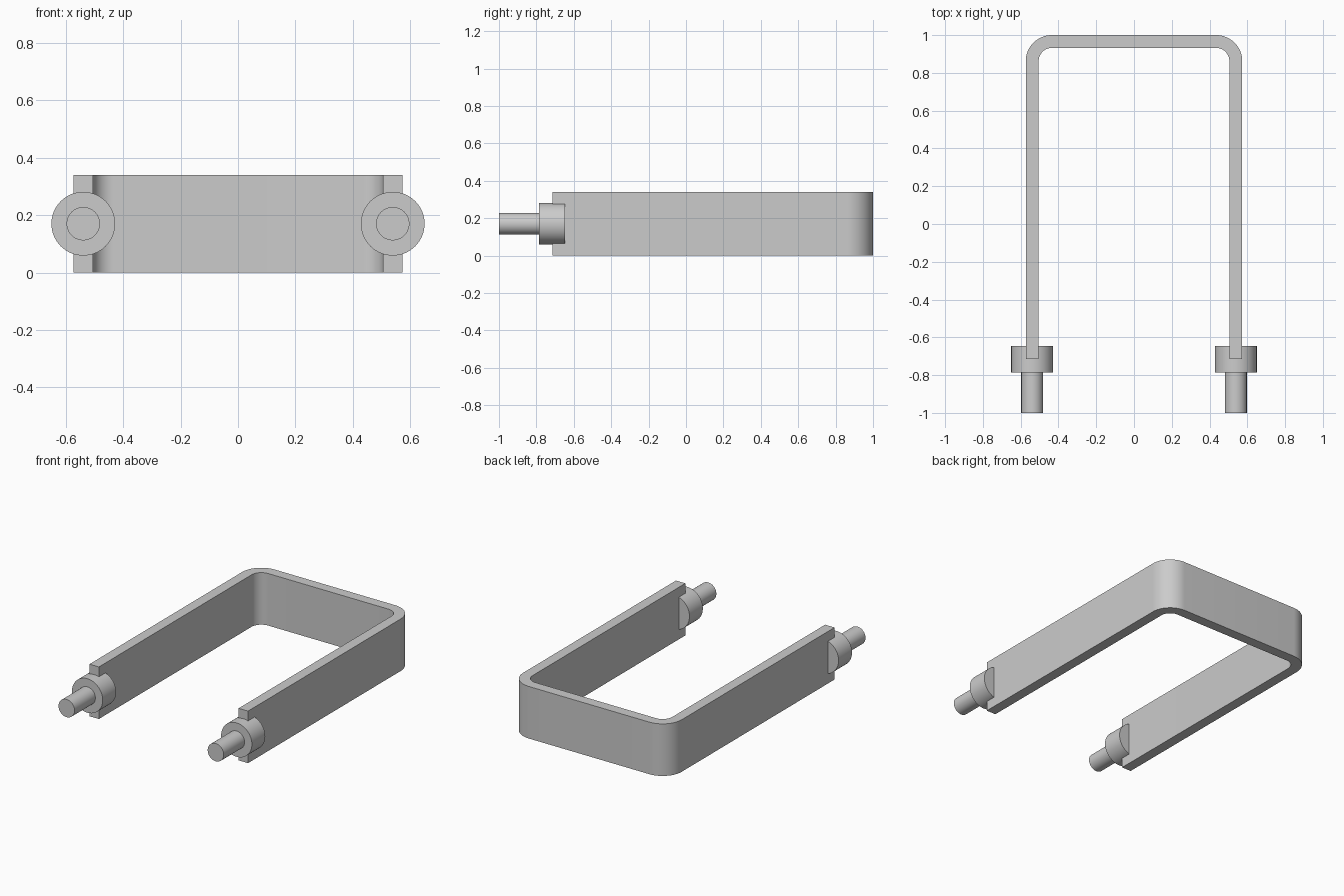
import bpy, bmesh
from math import sin, cos, pi, radians

if "Cube" in bpy.data.objects:
    bpy.data.objects.remove(bpy.data.objects["Cube"])

HEIGHT, HALF_W, THICK = 0.34, 0.573, 0.068
R_OUT, Y_BACK, Y_END = 0.138, 1.0, -0.715
SEGS = 16


def smooth(obj):
    bpy.ops.object.select_all(action='DESELECT')
    obj.select_set(True)
    bpy.context.view_layer.objects.active = obj
    bpy.ops.object.shade_smooth_by_angle(angle=radians(30))


def u_path(offset):
    """U-shaped outline, inset from the outer face by offset."""
    r, cx, cy = R_OUT - offset, HALF_W - R_OUT, Y_BACK - R_OUT
    right = [(HALF_W - offset, Y_END)]
    for i in range(SEGS + 1):
        a = pi / 2 * i / SEGS
        right.append((cx + r * cos(a), cy + r * sin(a)))
    return right + [(-x, y) for x, y in reversed(right)]


# Bent flat strap: strip between outer and inner outlines, extruded up
bm = bmesh.new()
outer = [bm.verts.new((x, y, 0)) for x, y in u_path(0)]
inner = [bm.verts.new((x, y, 0)) for x, y in u_path(THICK)]
for i in range(len(outer) - 1):
    bm.faces.new((outer[i], outer[i + 1], inner[i + 1], inner[i]))
ext = bmesh.ops.extrude_face_region(bm, geom=bm.faces[:], use_keep_orig=True)
top = [g for g in ext['geom'] if isinstance(g, bmesh.types.BMVert)]
bmesh.ops.translate(bm, verts=top, vec=(0, 0, HEIGHT))
bmesh.ops.recalc_face_normals(bm, faces=bm.faces[:])
mesh = bpy.data.meshes.new("u_strap")
bm.to_mesh(mesh)
bm.free()
strap = bpy.data.objects.new("u_strap", mesh)
bpy.context.collection.objects.link(strap)
smooth(strap)


def rod(name, x, radius, y0, y1):
    bpy.ops.mesh.primitive_cylinder_add(
        vertices=64, radius=radius, depth=y1 - y0,
        location=(x, (y0 + y1) / 2, HEIGHT / 2), rotation=(pi / 2, 0, 0))
    obj = bpy.context.object
    obj.name = name
    smooth(obj)


# Collar and pin on the end of each leg
for side, s in (("left", -1), ("right", 1)):
    x = s * (HALF_W - THICK / 2)
    rod(side + "_collar", x, 0.111, -0.785, -0.647)
    rod(side + "_pin", x, 0.058, -1.0, -0.78)
